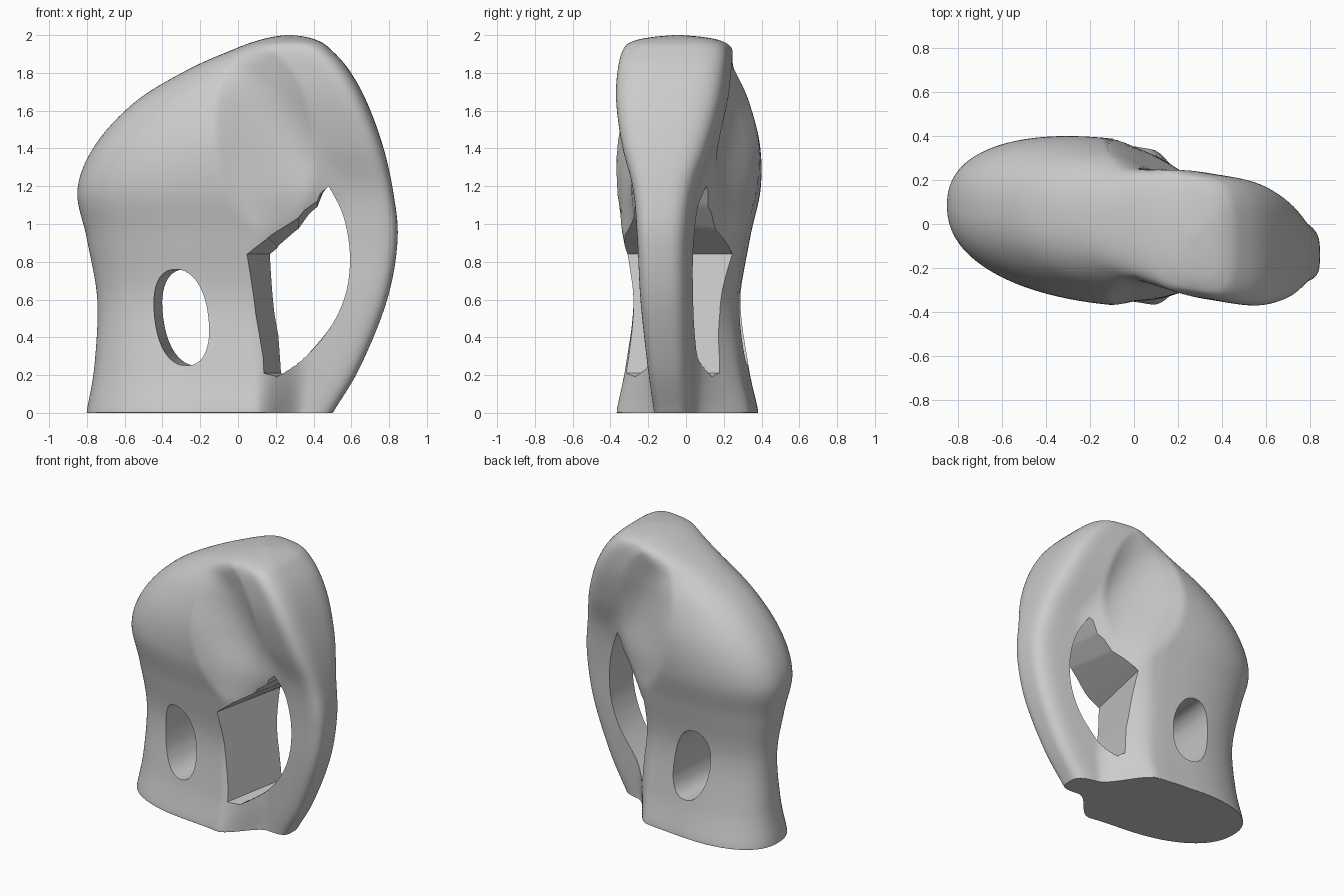
import bpy, bmesh, math

if "Cube" in bpy.data.objects:
    bpy.data.objects.remove(bpy.data.objects["Cube"])

stone = bpy.data.materials.new("warm_grey")
stone.use_nodes = True
GREY = (0.6, 0.6, 0.6, 1)
stone.diffuse_color = GREY
stone.node_tree.nodes["Principled BSDF"].inputs["Base Color"].default_value = GREY


def spline(rows, steps):
    """Catmull-Rom through rows of any length."""
    out = []
    for i in range(len(rows) - 1):
        a, b, c, d = (rows[max(0, min(len(rows) - 1, i + k))] for k in (-1, 0, 1, 2))
        for s in range(steps):
            t = s / steps
            out.append([0.5 * (2 * q + (r - p) * t + (2 * p - 5 * q + 4 * r - w) * t * t
                               + (3 * q - p - 3 * r + w) * t ** 3)
                        for p, q, r, w in zip(a, b, c, d)])
    return out + [list(rows[-1])]


def make_object(name, bm):
    bmesh.ops.recalc_face_normals(bm, faces=bm.faces)
    mesh = bpy.data.meshes.new(name)
    bm.to_mesh(mesh)
    bm.free()
    mesh.materials.append(stone)
    obj = bpy.data.objects.new(name, mesh)
    bpy.context.collection.objects.link(obj)
    return obj


def loft(name, rings):
    """Skin closed rings of equal size and cap both ends."""
    bm = bmesh.new()
    rings = [[bm.verts.new(p) for p in ring] for ring in rings]
    n = len(rings[0])
    for lo, hi in zip(rings, rings[1:]):
        for i in range(n):
            j = (i + 1) % n
            bm.faces.new((lo[i], lo[j], hi[j], hi[i]))
    bm.faces.new(rings[0])
    bm.faces.new(rings[-1])
    return make_object(name, bm)


def cap(d, length, p):
    """Rounded end: 0 at the tip, 1 once d reaches length."""
    return (1 - (1 - max(0, min(d / length, 1))) ** p) ** (1 / p)


def ear_dip(x, z):
    """Shallow scooped oval that forms the ear."""
    lean = x - 0.14 + 0.08 * (z - 1.45)
    r2 = (lean / 0.26) ** 2 + ((z - 1.45) / 0.49) ** 2
    return 0.06 * max(0, 1 - r2)


def bend(x):
    """Sideways drift of the centre line from rump to trunk."""
    return -0.165 * x if x > 0 else -0.1 * x


# Levels: height, rump x, trunk x, body half width, trunk half width,
# start and end of the body-to-trunk taper, rump rounding length
levels = [
    (0.00, -0.80, 0.50, 0.350, 0.105, 0.08, 0.36, 0.60),
    (0.03, -0.797, 0.52, 0.350, 0.105, 0.08, 0.36, 0.60),
    (0.25, -0.76, 0.65, 0.305, 0.115, 0.08, 0.38, 0.60),
    (0.60, -0.745, 0.79, 0.270, 0.13, 0.04, 0.38, 0.65),
    (0.92, -0.80, 0.845, 0.316, 0.138, 0.08, 0.46, 0.70),
    (1.18, -0.85, 0.82, 0.370, 0.165, 0.02, 0.58, 0.72),
    (1.42, -0.755, 0.765, 0.375, 0.235, -0.08, 0.45, 0.70),
    (1.65, -0.54, 0.68, 0.330, 0.280, -0.12, 0.30, 0.60),
    (1.82, -0.26, 0.585, 0.275, 0.287, -0.08, 0.15, 0.40),
    (1.93, -0.01, 0.485, 0.265, 0.272, -0.05, 0.15, 0.22),
    (1.97, 0.10, 0.425, 0.225, 0.225, 0.00, 0.15, 0.16),
    (1.99, 0.18, 0.36, 0.135, 0.135, 0.00, 0.15, 0.09),
    (2.00, 0.25, 0.29, 0.030, 0.030, 0.00, 0.15, 0.03),
]

COLS = 90
rings = []
for z, x0, x1, body, trunk, xa, xb, rump in spline(levels, 8):
    side = []
    for i in range(COLS + 1):
        x = x0 + (x1 - x0) * (1 - math.cos(math.pi * i / COLS)) / 2
        t = max(0, min(1, (x - xa) / (xb - xa)))
        half = body + (trunk - body) * t * t * (3 - 2 * t)
        half -= ear_dip(x, z)
        half *= cap(x - x0, rump, 2.3) * cap(x1 - x, 0.2, 3.6)
        side.append((x, half))
    left = [(x, h + bend(x), z) for x, h in side]
    right = [(x, -h + bend(x), z) for x, h in side[-2:0:-1]]
    rings.append(left + right)
elephant = loft("elephant_body", rings)


def cut(name, outline):
    """Cut along y; outline points are x, z and their drift towards the back."""
    ends = [[(x + s * dx, s * 0.6, z + s * dz) for x, z, dx, dz in outline]
            for s in (-1, 1)]
    cutter = loft(name, ends)
    cutter.hide_render = True
    mod = elephant.modifiers.new(name, "BOOLEAN")
    mod.operation = "DIFFERENCE"
    mod.solver = "EXACT"
    mod.object = cutter
    bpy.context.view_layer.objects.active = elephant
    bpy.ops.object.modifier_apply(modifier=name)
    bpy.data.objects.remove(cutter)


# Gap between trunk, front leg and chin; leg and chin faces slant across y
trunk_curve = [(0.48, 1.2, 0, 0), (0.555, 1.05, 0, 0), (0.592, 0.85, 0, 0),
               (0.575, 0.65, 0, 0), (0.5, 0.47, 0, 0), (0.37, 0.31, 0, 0),
               (0.24, 0.19, 0.08, 0)]
leg_line = [(0.195, 0.21, 0.11, 0), (0.155, 0.52, 0.13, 0), (0.115, 0.84, 0.13, 0)]
chin_line = [(0.16, 0.875, 0.02, -0.08), (0.32, 0.995, 0, -0.08),
             (0.42, 1.1, 0, -0.05)]
cut("trunk_gap", spline(trunk_curve, 6) + leg_line + chin_line)

# Oval opening between the legs
oval = []
for i in range(40):
    c, s = math.cos(math.tau * i / 40), math.sin(math.tau * i / 40)
    u = math.copysign(0.145 * abs(c) ** 0.88, c)
    v = math.copysign(0.255 * abs(s) ** 0.88, s)
    oval.append((-0.278 + u - 0.12 * v, 0.505 + v, 0.055, 0))
cut("leg_gap", oval)

# Smooth shading with crisp cut edges
bpy.ops.object.select_all(action="DESELECT")
elephant.select_set(True)
bpy.context.view_layer.objects.active = elephant
bpy.ops.object.shade_smooth_by_angle(angle=math.radians(40))
